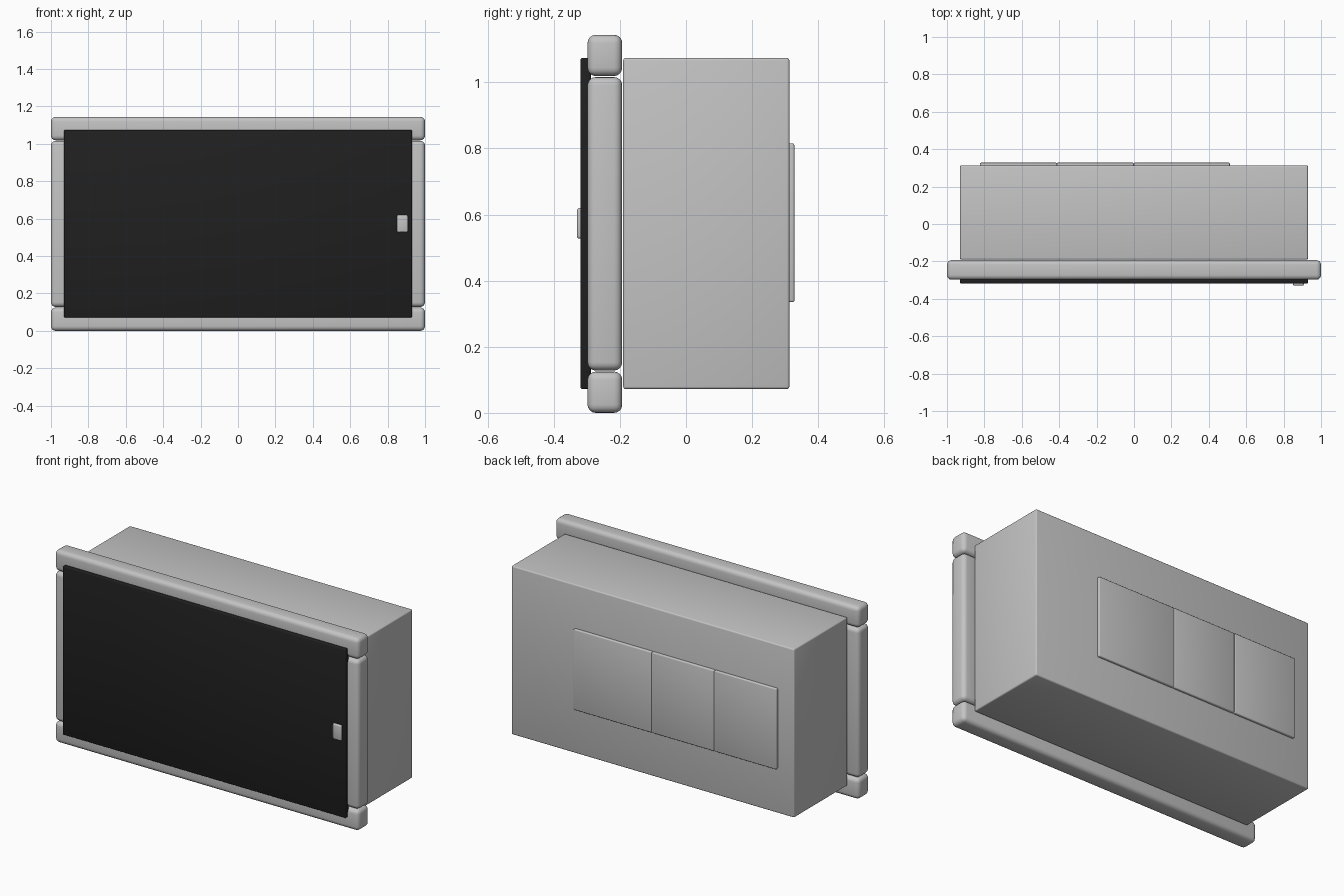
import bpy
import bmesh

if "Cube" in bpy.data.objects:
    bpy.data.objects.remove(bpy.data.objects["Cube"])


def material(name, rgb):
    m = bpy.data.materials.new(name)
    m.diffuse_color = (*rgb, 1)
    m.use_nodes = True
    m.node_tree.nodes["Principled BSDF"].inputs["Base Color"].default_value = m.diffuse_color
    return m


GREY = material("light grey", (0.55, 0.55, 0.55))
BLACK = material("black", (0.014, 0.014, 0.014))


def box(name, xs, ys, zs, mat, radius, segments=3):
    """Rounded box from (min, max) ranges on each axis, smooth shaded."""
    bm = bmesh.new()
    bmesh.ops.create_cube(bm, size=1)
    for v in bm.verts:
        v.co = [r[0] if c < 0 else r[1] for c, r in zip(v.co, (xs, ys, zs))]
    bmesh.ops.bevel(bm, geom=bm.edges[:], offset=radius, segments=segments,
                    profile=0.5, affect='EDGES', clamp_overlap=True)
    for f in bm.faces:
        f.smooth = True
    mesh = bpy.data.meshes.new(name)
    bm.to_mesh(mesh)
    bm.free()
    mesh.materials.append(mat)
    ob = bpy.data.objects.new(name, mesh)
    bpy.context.collection.objects.link(ob)
    return ob


# Main cabinet body
box("cabinet_body", (-0.93, 0.93), (-0.19, 0.313), (0.072, 1.074), GREY, 0.008)

# Front frame: two full-width rails and two stiles between them
FRAME_Y = (-0.298, -0.193)
for name, zs in (("bottom_rail", (0, 0.125)), ("top_rail", (1.019, 1.144))):
    box(name, (-1, 1), FRAME_Y, zs, GREY, 0.025, 4)
for name, xs in (("left_stile", (-1, -0.875)), ("right_stile", (0.875, 1))):
    box(name, xs, FRAME_Y, (0.128, 1.016), GREY, 0.025, 4)

# Dark door with a small latch
box("door", (-0.93, 0.93), (-0.319, -0.288), (0.072, 1.074), BLACK, 0.005, 2)
box("door_latch", (0.85, 0.908), (-0.33, -0.31), (0.527, 0.62), GREY, 0.008)

# Three raised plates on the back
edges = (-0.823, -0.412, -0.001, 0.512)
for i, xs in enumerate(zip(edges, edges[1:])):
    box(f"back_plate_{i + 1}", xs, (0.30, 0.328), (0.335, 0.815), GREY, 0.006)
